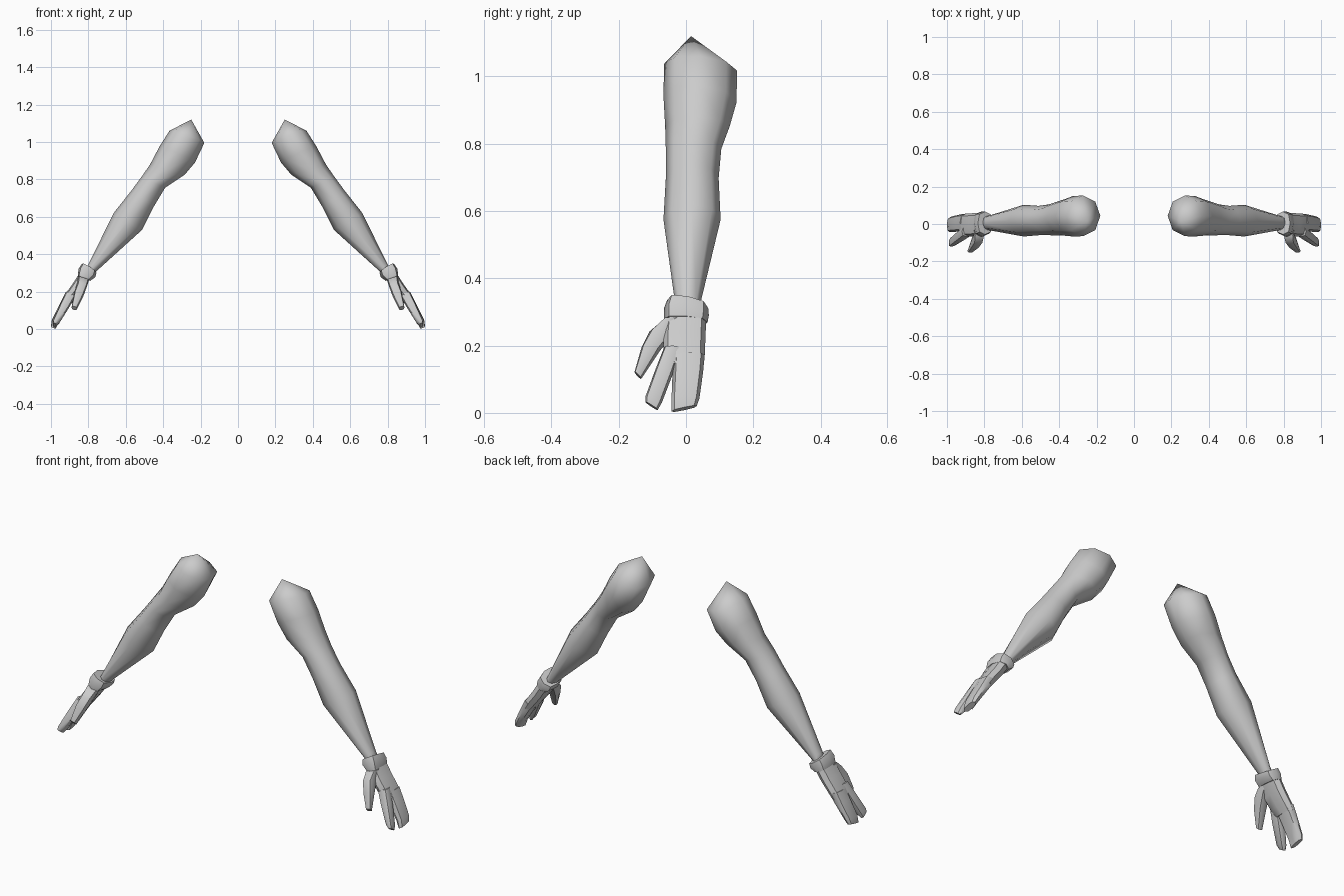
import bpy, bmesh, math
from mathutils import Vector

if "Cube" in bpy.data.objects:
    bpy.data.objects.remove(bpy.data.objects["Cube"])

grey = bpy.data.materials.new("plain grey")
grey.diffuse_color = (0.6, 0.6, 0.6, 1)
grey.use_nodes = True
grey.node_tree.nodes["Principled BSDF"].inputs["Base Color"].default_value = grey.diffuse_color


def loft(name, rings, sides=8, power=1.0, pole=None, angle=50):
    """Skin rings of (outer x, outer z, inner x, inner z, front y, back y, slant), mirrored in x."""
    bm = bmesh.new()
    loops = []
    for ox, oz, ix, iz, y0, y1, slant in rings:
        loop = []
        for i in range(sides):
            a = 2 * math.pi * i / sides
            c, s = math.cos(a), math.sin(a)
            c = math.copysign(abs(c) ** power, c)
            s = math.copysign(abs(s) ** power, s)
            loop.append(bm.verts.new((
                (ox + ix) / 2 + c * (ox - ix) / 2,
                (y0 + y1) / 2 + s * (y1 - y0) / 2,
                (oz + iz) / 2 + c * (oz - iz) / 2 + s * slant)))
        loops.append(loop)
    for a, b in zip(loops, loops[1:]):
        for i in range(sides):
            j = (i + 1) % sides
            bm.faces.new((a[i], a[j], b[j], b[i]))
    if pole:
        tip = bm.verts.new(Vector(pole))
        for i in range(sides):
            bm.faces.new((loops[0][i], loops[0][(i + 1) % sides], tip))
    else:
        bm.faces.new(loops[0])
    bm.faces.new(loops[-1])
    bmesh.ops.recalc_face_normals(bm, faces=bm.faces)
    mesh = bpy.data.meshes.new(name)
    bm.to_mesh(mesh)
    bm.free()
    mesh.materials.append(grey)
    obj = bpy.data.objects.new(name, mesh)
    bpy.context.collection.objects.link(obj)
    bpy.ops.object.select_all(action='DESELECT')
    obj.select_set(True)
    bpy.context.view_layer.objects.active = obj
    bpy.ops.object.shade_smooth_by_angle(angle=math.radians(angle))
    mirror = obj.modifiers.new("Mirror", 'MIRROR')
    mirror.use_mirror_merge = False
    return obj


# Arm from the pointed shoulder to the wrist
loft("arm", [
    (.366, 1.06, .18, .995, -.065, .152, -.01),
    (.42, .975, .23, .89, -.067, .15, -.01),
    (.47, .88, .285, .825, -.062, .13, 0),
    (.515, .815, .39, .755, -.06, .105, 0),
    (.57, .74, .45, .655, -.06, .097, 0),
    (.665, .62, .513, .53, -.067, .103, 0),
    (.80, .345, .767, .30, -.032, .042, 0),
    (.82, .31, .785, .275, -.03, .04, 0),
], pole=(.25, .015, 1.12), angle=80)

# Glove cuff
loft("cuff", [
    (.835, .347, .757, .300, -.056, .066, -.012),
    (.852, .322, .763, .277, -.066, .068, -.01),
    (.857, .288, .79, .258, -.066, .064, -.004),
], power=.75)

# Palm of the glove
loft("palm", [
    (.85, .295, .795, .262, -.062, .060, 0),
    (.885, .240, .825, .215, -.067, .058, 0),
    (.925, .185, .865, .165, -.067, .056, 0),
    (.94, .150, .89, .135, -.055, .053, 0),
], power=.7)

# Thumb
loft("thumb", [
    (.855, .285, .795, .265, -.07, 0, 0),
    (.858, .25, .805, .235, -.108, -.03, 0),
    (.875, .20, .825, .18, -.132, -.077, -.005),
    (.89, .115, .86, .108, -.153, -.133, -.01),
], power=.7)

# Separate index finger
loft("index_finger", [
    (.92, .20, .865, .185, -.066, -.015, 0),
    (.95, .135, .90, .12, -.09, -.036, -.004),
    (.988, .045, .953, .035, -.12, -.072, -.01),
    (.99, .024, .972, .018, -.121, -.084, -.012),
], power=.7)

# Remaining fingers joined as one
loft("joined_fingers", [
    (.93, .18, .872, .165, -.038, .055, 0),
    (.955, .13, .905, .115, -.04, .051, 0),
    (.995, .05, .957, .037, -.043, .040, 0),
    (1.0, .017, .972, .008, -.043, .032, .008),
], power=.7)
